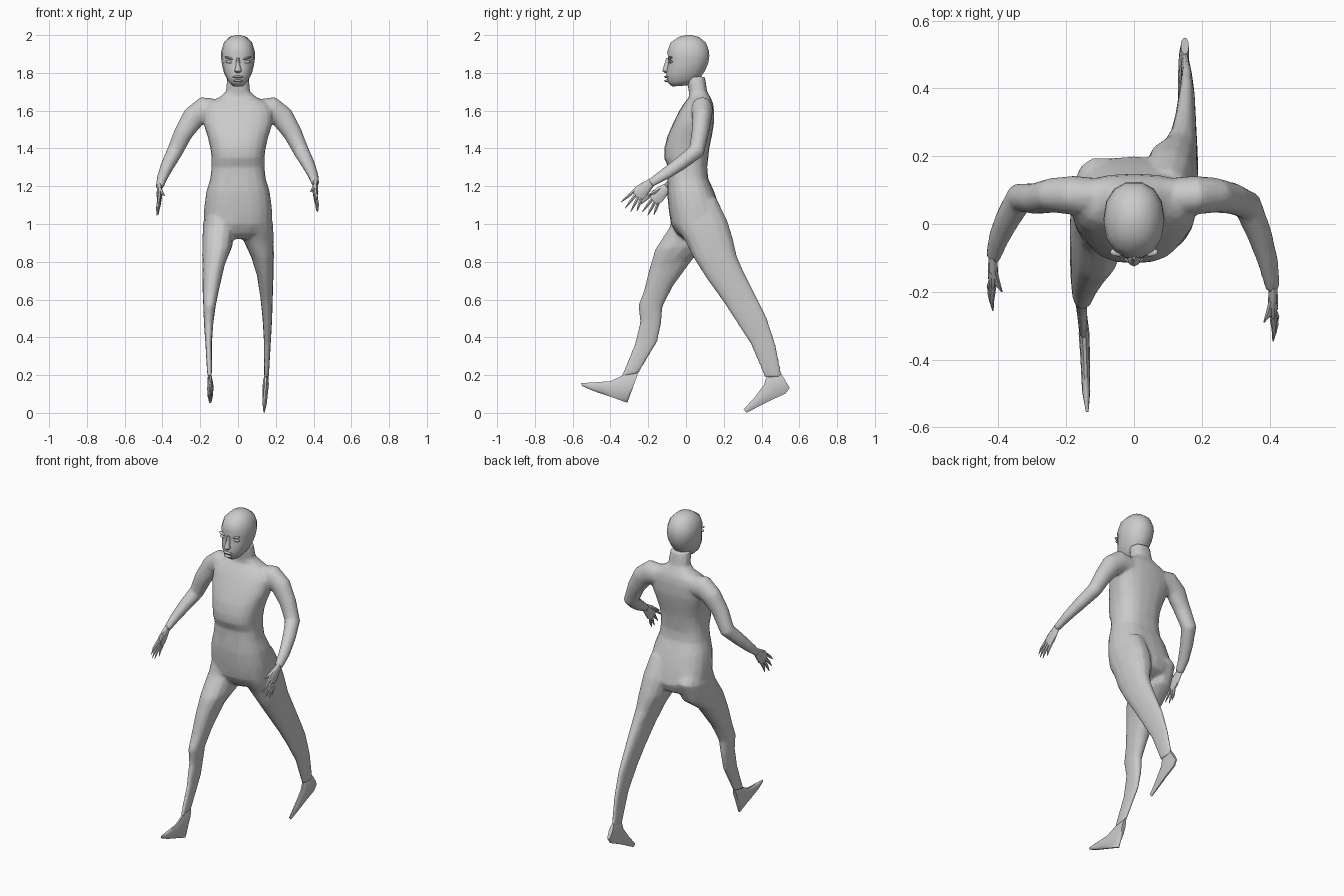
import bpy, bmesh
from math import cos, sin, pi
from mathutils import Vector, Matrix

default_cube = bpy.data.objects.get("Cube")
if default_cube:
    bpy.data.objects.remove(default_cube, do_unlink=True)


def loft(bm, rings, sides=14, power=2.0):
    """Skin a row of rings, each given as (centre, half axis u, half axis v)."""
    def bulge(value):
        return abs(value) ** (2 / power) * (1 if value >= 0 else -1)

    rows = []
    for centre, u, v in rings:
        angles = [2 * pi * i / sides for i in range(sides)]
        rows.append([bm.verts.new(centre + u * bulge(cos(a)) + v * bulge(sin(a))) for a in angles])
    faces = [bm.faces.new(rows[0]), bm.faces.new(rows[-1])]
    for low, high in zip(rows, rows[1:]):
        for i in range(sides):
            j = (i + 1) % sides
            faces.append(bm.faces.new((low[i], low[j], high[j], high[i])))
    bmesh.ops.recalc_face_normals(bm, faces=faces)


def span(x, half_width, y_front, z_front, y_back, z_back):
    """Ring stretched between a front and a back point of the side outline."""
    front, back = Vector((x, y_front, z_front)), Vector((x, y_back, z_back))
    return (front + back) / 2, Vector((half_width, 0, 0)), (back - front) / 2


def tube(points, reference):
    """Rings square to a path of (position, radius u, radius v)."""
    rings = []
    for i, (p, ru, rv) in enumerate(points):
        before, after = points[max(i - 1, 0)][0], points[min(i + 1, len(points) - 1)][0]
        along = (after - before).normalized()
        u = (reference - along * reference.dot(along)).normalized()
        rings.append((p, u * ru, along.cross(u) * rv))
    return rings


def make_object(name, bm, angle=1.0):
    mesh = bpy.data.meshes.new(name)
    bm.to_mesh(mesh)
    bm.free()
    obj = bpy.data.objects.new(name, mesh)
    bpy.context.collection.objects.link(obj)
    bpy.ops.object.select_all(action='DESELECT')
    obj.select_set(True)
    bpy.context.view_layer.objects.active = obj
    bpy.ops.object.shade_smooth_by_angle(angle=angle)
    return obj


def ellipsoid(bm, place, size, tilt=0.0):
    matrix = (Matrix.Translation(place) @ Matrix.Rotation(tilt, 4, 'Y')
              @ Matrix.Diagonal((*size, 1)))
    bmesh.ops.create_uvsphere(bm, u_segments=10, v_segments=6, radius=1, matrix=matrix)


body = bmesh.new()

# Trunk and neck: height, half width, front, back
trunk = [
    (.92, .06, -.01, .12), (.95, .15, -.05, .18), (1, .18, -.08, .2),
    (1.08, .18, -.092, .18), (1.17, .168, -.1, .15), (1.24, .147, -.097, .118),
    (1.3, .14, -.094, .112), (1.35, .14, -.116, .118), (1.4, .146, -.115, .123),
    (1.46, .16, -.1, .136), (1.53, .182, -.07, .148), (1.6, .185, -.035, .148),
    (1.64, .16, -.01, .143), (1.67, .1, .015, .13), (1.7, .064, .015, .112),
    (1.78, .057, 0, .1),
]
loft(body, [span(0, w, f, z, b, z) for z, w, f, b in trunk], sides=20, power=2.5)

# Legs: shared inner and outer widths, then front and back outline of each
leg_width = [(.015, .165), (.015, .185), (.03, .19), (.07, .19), (.1, .188),
             (.118, .184), (.13, .181), (.138, .173), (.138, .163)]
rear_leg = [
    (-.06, 1.08, .16, 1.14), (-.05, .98, .22, 1.02), (0, .9, .25, .92),
    (.04, .82, .27, .83), (.11, .71, .305, .75), (.2, .585, .36, .64),
    (.255, .5, .43, .5), (.345, .36, .475, .36), (.415, .19, .51, .19),
]
front_leg = [
    (-.06, 1.08, .13, 1.12), (-.09, .98, .2, 1.02), (-.165, .865, .15, .9),
    (-.198, .75, .04, .82), (-.225, .64, -.07, .67), (-.252, .57, -.125, .56),
    (-.243, .48, -.13, .48), (-.273, .36, -.15, .38), (-.345, .19, -.25, .21),
]
for side, outline in ((1, rear_leg), (-1, front_leg)):
    loft(body, [span(side * (a + b) / 2, (b - a) / 2, *row)
                for (a, b), row in zip(leg_width, outline)], power=2.3)

# Arms: one path, with the right forearm carried a little further back
arm = [
    ((.1, .08, 1.6), .06, .055), ((.18, .085, 1.605), .07, .058),
    ((.235, .085, 1.565), .062, .052), ((.29, .075, 1.48), .05, .046),
    ((.335, .055, 1.385), .042, .044), ((.37, -.03, 1.32), .036, .038),
    ((.395, -.11, 1.265), .028, .033), ((.41, -.19, 1.215), .02, .024),
]
wrists = {}
for side, name in ((1, "left"), (-1, "right")):
    path = []
    for i, (p, ru, rv) in enumerate(arm):
        p = Vector(p)
        if side < 0:
            carry = max(0, i - 3) / 4
            p += Vector((.006, .09, -.02)) * carry
        p.x *= side
        path.append((p, ru, rv))
    wrists[name] = (side, path[-1][0])
    loft(body, tube(path, Vector((side, 0, 1))))

# Blend trunk and limbs into one lean skin
skin = make_object("body", body, angle=pi)
remesh = skin.modifiers.new("Blend", 'REMESH')
remesh.mode = 'VOXEL'
remesh.voxel_size = .008
remesh.use_smooth_shade = True
relax = skin.modifiers.new("Relax", 'SMOOTH')
relax.factor = .5
relax.iterations = 5
lean = skin.modifiers.new("Lean", 'DECIMATE')
lean.ratio = .12

# Feet: top and bottom outline from heel to toe
feet = {
    "left_foot": (1, [(.5, .215, .55, .13), (.425, .2, .53, .1), (.412, .15, .45, .065),
                      (.36, .08, .38, .03), (.305, .02, .32, 0)]),
    "right_foot": (-1, [(-.25, .22, -.29, .11), (-.34, .2, -.31, .05), (-.4, .17, -.39, .08),
                        (-.5, .162, -.49, .115), (-.555, .158, -.55, .142)]),
}
for name, (side, outline) in feet.items():
    bm = bmesh.new()
    widths = (.012, .016, .014, .012, .004)
    loft(bm, [span(side * (.15 - .003 * i), w, *row)
              for i, (w, row) in enumerate(zip(widths, outline))], sides=10)
    make_object(name, bm)

# Hands: flat palm, four fingers and a thumb
reach, across = Vector((0, -.07, -.065)), Vector((0, -.68, .73))
for name, (side, wrist) in wrists.items():
    bm = bmesh.new()
    outward = Vector((side, 0, 0))
    palm = [(-.15, .013, .021), (.3, .014, .033), (.7, .015, .041), (1.05, .01, .036)]
    loft(bm, [(wrist + reach * t, outward * thick, across * wide)
              for t, thick, wide in palm], sides=10)
    tips = [(0, -.155, -.1), (.008, -.132, -.132), (.012, -.103, -.15), (.006, -.07, -.146)]
    digits = [(reach * .95 + across * (.028 - .019 * i), Vector(tip), .01)
              for i, tip in enumerate(tips)]
    digits.append((reach * .35 + across * .02, Vector((-.027, -.1, -.045)), .013))
    for root, tip, radius in digits:
        tip.x *= side
        middle = root.lerp(tip, .55) + outward * .004
        loft(bm, tube([(wrist + root, radius, radius), (wrist + middle, radius * .8, radius * .8),
                       (wrist + tip, .002, .002)], outward), sides=6)
    make_object(name + "_hand", bm)

# Head: half width, then front and back outline from chin to crown
skull = [
    (.03, -.075, 1.728, .03, 1.735), (.055, -.1, 1.75, .075, 1.77),
    (.074, -.107, 1.79, .102, 1.81), (.084, -.1, 1.83, .12, 1.85),
    (.09, -.095, 1.87, .126, 1.89), (.089, -.102, 1.91, .123, 1.92),
    (.075, -.085, 1.96, .108, 1.96), (.045, -.04, 1.99, .07, 1.99),
    (.015, 0, 2, .03, 2),
]
bm = bmesh.new()
loft(bm, [span(0, *row) for row in skull], power=2.2)
make_object("head", bm, angle=pi)

# Nose, lips, eyes and brows
bm = bmesh.new()
loft(bm, [span(0, .008, -.104, 1.88, -.08, 1.88), span(0, .012, -.118, 1.835, -.08, 1.835),
          span(0, .02, -.125, 1.81, -.08, 1.81), span(0, .012, -.112, 1.8, -.08, 1.8)], sides=8)
make_object("nose", bm)

bm = bmesh.new()
for z, width in ((1.779, .03), (1.758, .026)):
    ellipsoid(bm, (0, -.1, z), (width, .016, .007))
make_object("lips", bm)

bm = bmesh.new()
for side in (1, -1):
    ellipsoid(bm, (side * .048, -.08, 1.858), (.02, .011, .007), side * -.2)
    ellipsoid(bm, (side * .046, -.083, 1.878), (.026, .013, .006), side * -.3)
make_object("eyes_and_brows", bm)
